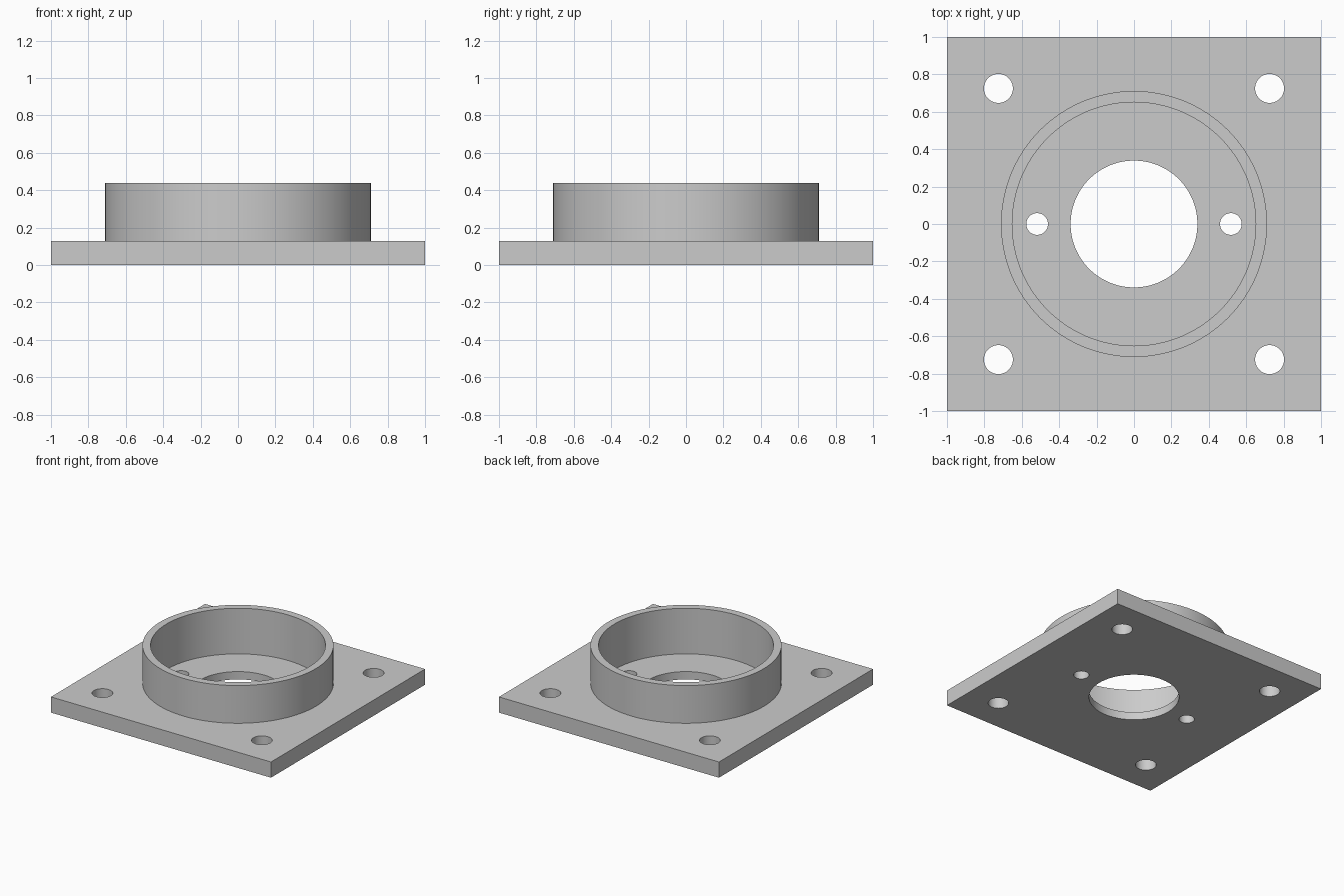
import bpy
import math

# Remove the default cube only
cube = bpy.data.objects.get("Cube")
if cube:
    bpy.data.objects.remove(cube, do_unlink=True)

# Main dimensions
PLATE_TOP, COLLAR_TOP, FLOOR = 0.129, 0.439, 0.0645
COLLAR_R, POCKET_R, BORE_R = 0.711, 0.651, 0.339
SCREW_X, SCREW_R = 0.518, 0.058
CORNER, CORNER_R = 0.725, 0.0775

# Single grey material
grey = bpy.data.materials.new("light grey")
grey.use_nodes = True
colour = (0.6, 0.6, 0.6, 1.0)
grey.diffuse_color = colour
grey.node_tree.nodes["Principled BSDF"].inputs["Base Color"].default_value = colour


def cylinder(name, radius, z0, z1, x=0.0, y=0.0, sides=64):
    bpy.ops.mesh.primitive_cylinder_add(
        vertices=sides, radius=radius, depth=z1 - z0, location=(x, y, (z0 + z1) / 2))
    obj = bpy.context.object
    obj.name = name
    obj.data.materials.append(grey)
    return obj


def combine(target, tool, operation):
    """Apply a boolean to the target and discard the tool."""
    mod = target.modifiers.new(tool.name, 'BOOLEAN')
    mod.operation = operation
    mod.solver = 'EXACT'
    mod.object = tool
    bpy.ops.object.select_all(action='DESELECT')
    bpy.context.view_layer.objects.active = target
    target.select_set(True)
    bpy.ops.object.modifier_apply(modifier=mod.name)
    bpy.data.objects.remove(tool, do_unlink=True)


# Square base plate
bpy.ops.mesh.primitive_cube_add(size=1, location=(0, 0, PLATE_TOP / 2))
flange = bpy.context.object
flange.name = "flange_plate_with_collar"
flange.scale = (2, 2, PLATE_TOP)
bpy.ops.object.transform_apply(location=True, rotation=False, scale=True)
flange.data.materials.append(grey)

# Raised collar, rooted inside the plate
combine(flange, cylinder("collar", COLLAR_R, FLOOR, COLLAR_TOP, sides=128), 'UNION')

# Round pocket sunk halfway into the plate, and the central bore
combine(flange, cylinder("pocket", POCKET_R, FLOOR, 0.6, sides=128), 'DIFFERENCE')
combine(flange, cylinder("bore", BORE_R, -0.1, 0.6, sides=128), 'DIFFERENCE')

# Two screw holes in the pocket floor and four corner mounting holes
for sx in (-1, 1):
    combine(flange, cylinder("screw_hole", SCREW_R, -0.1, 0.6, sx * SCREW_X), 'DIFFERENCE')
    for sy in (-1, 1):
        combine(flange, cylinder("corner_hole", CORNER_R, -0.1, 0.6, sx * CORNER, sy * CORNER),
                'DIFFERENCE')

# Smooth round walls, crisp rims
bpy.ops.object.shade_smooth_by_angle(angle=math.radians(30))
